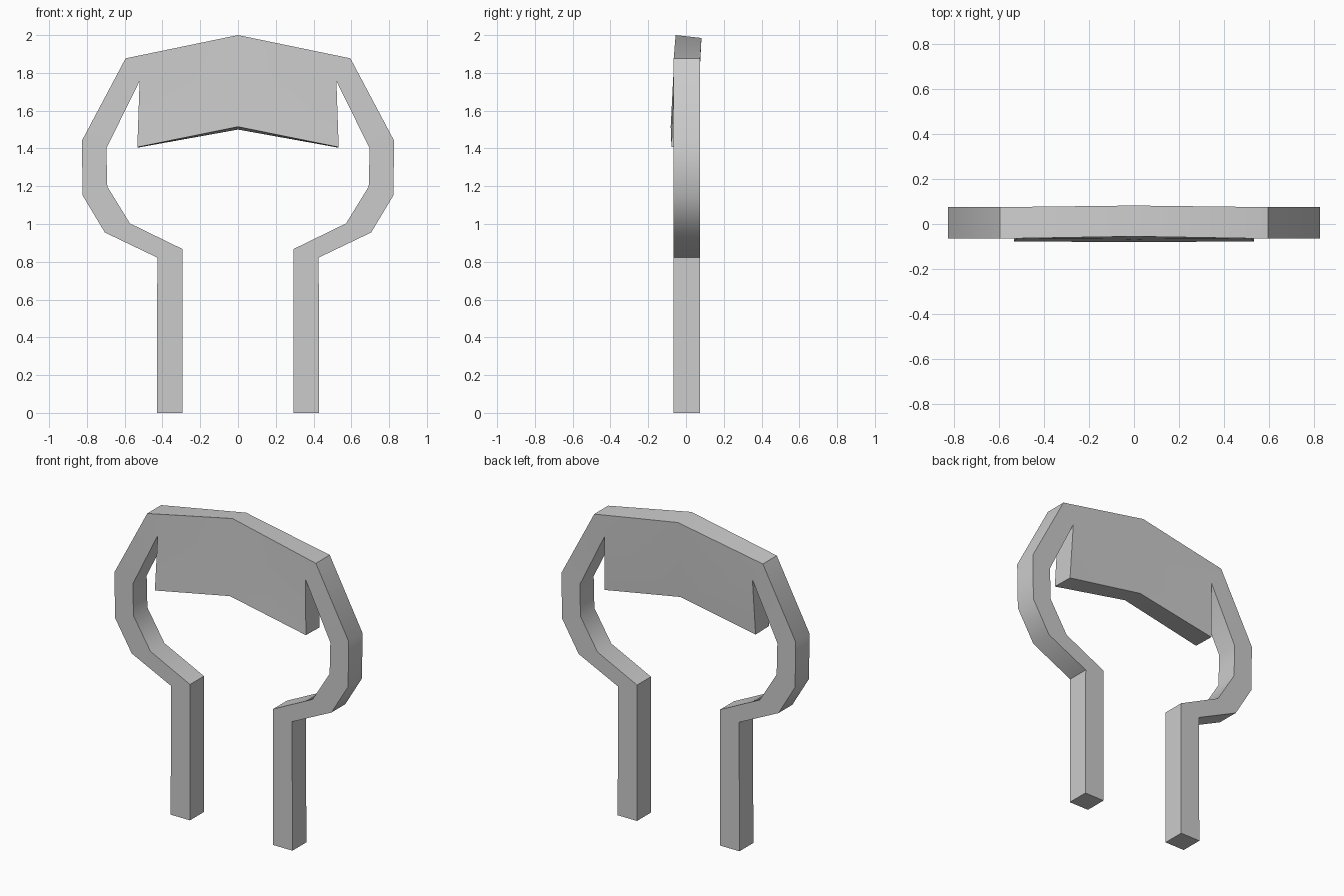
import bpy, bmesh, math

if "Cube" in bpy.data.objects:
    bpy.data.objects.remove(bpy.data.objects["Cube"])

# Half cross-stations of the bent bar: (inner x, z), (outer x, z)
bar = [((0.293, 0), (0.430, 0)),
       ((0.293, 0.867), (0.427, 0.822)),
       ((0.572, 1.003), (0.705, 0.955)),
       ((0.692, 1.198), (0.822, 1.15)),
       ((0.697, 1.40), (0.827, 1.44)),
       ((0.521, 1.757), (0.595, 1.877))]
FRONT, BACK = -0.065, 0.075

bm = bmesh.new()


def pair(x, z, yf=FRONT, yb=BACK, drop=0.0):
    """Front and back vertex of one profile point."""
    return bm.verts.new((x, yf, z)), bm.verts.new((x, yb, z - drop))


def plates(*pts):
    """Matching front and back faces."""
    bm.faces.new([p[0] for p in pts])
    bm.faces.new([p[1] for p in reversed(pts)])


def wall(a, b):
    bm.faces.new((a[0], b[0], b[1], a[1]))


# Leg and side loop
rows = [(pair(*i), pair(*o)) for i, o in bar]
wall(*rows[0])
for (i0, o0), (i1, o1) in zip(rows, rows[1:]):
    plates(i0, o0, o1, i1)
    wall(i0, i1)
    wall(o0, o1)

# Slightly tilted top panel with its hanging lower lip
inner, outer = rows[-1]
tip = pair(0.533, 1.407, -0.077, 0.06, 0.003)
peak = pair(0, 2.0, -0.055, 0.082, 0.015)
middle = pair(0, 1.77, -0.068, 0.070, 0.012)
notch = pair(0, 1.515, -0.081, 0.056, 0.015)
plates(inner, outer, peak, middle)
plates(tip, inner, middle, notch)
wall(outer, peak)
wall(inner, tip)
wall(tip, notch)

# Mirror the half across x and close it at the centre
half = bm.verts[:] + bm.edges[:] + bm.faces[:]
bmesh.ops.mirror(bm, geom=half, axis='X', merge_dist=0.0005)
bmesh.ops.remove_doubles(bm, verts=bm.verts[:], dist=0.0005)
bmesh.ops.recalc_face_normals(bm, faces=bm.faces[:])

mesh = bpy.data.meshes.new("bent_frame_with_panel")
bm.to_mesh(mesh)
bm.free()
frame = bpy.data.objects.new("bent_frame_with_panel", mesh)
bpy.context.collection.objects.link(frame)
bpy.context.view_layer.objects.active = frame
frame.select_set(True)
bpy.ops.object.shade_smooth_by_angle(angle=math.radians(35))
